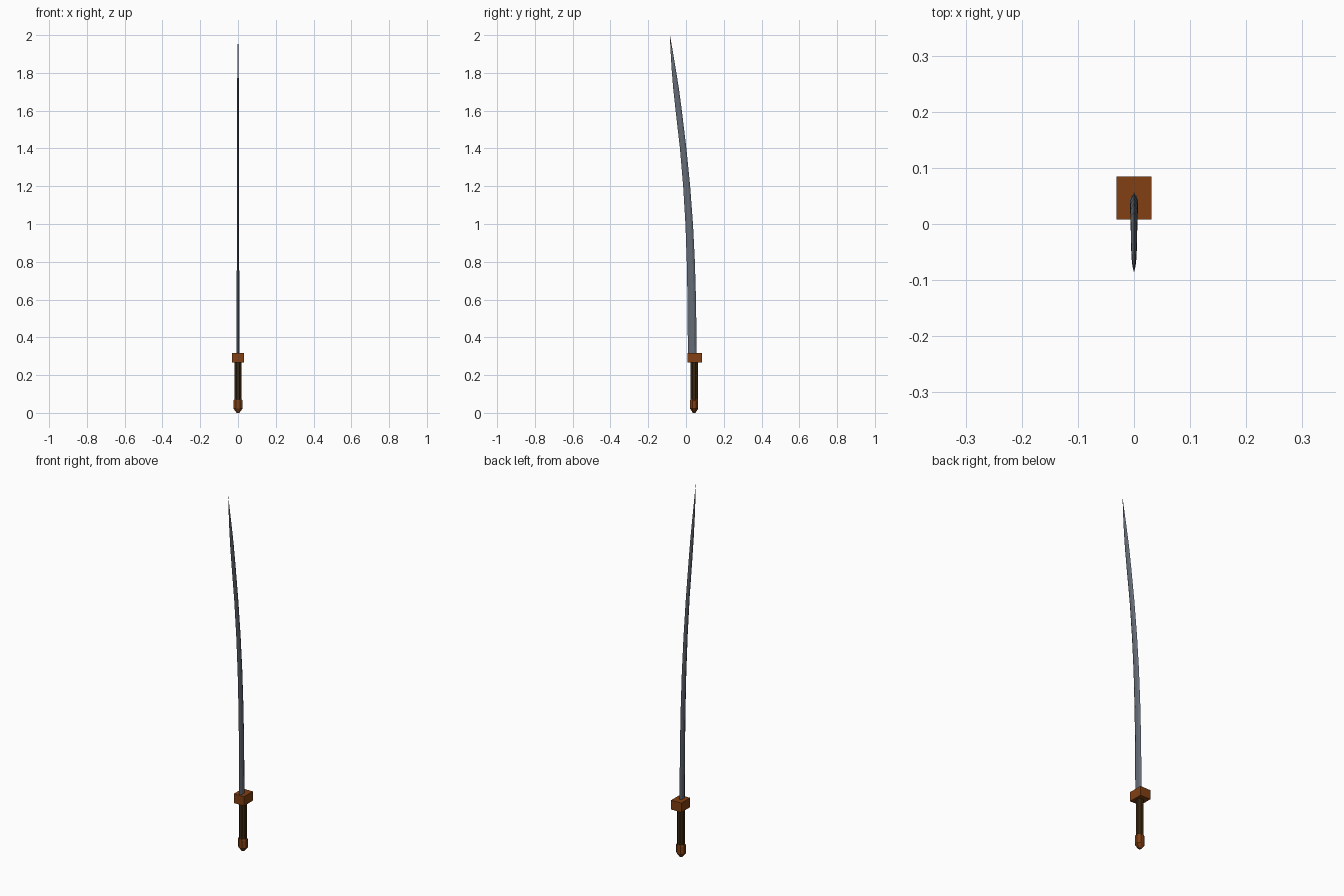
import bpy, bmesh, math

if "Cube" in bpy.data.objects:
    bpy.data.objects.remove(bpy.data.objects["Cube"])

def material(name, rgb):
    m = bpy.data.materials.new(name)
    m.diffuse_color = (*rgb, 1)
    m.use_nodes = True
    m.node_tree.nodes["Principled BSDF"].inputs["Base Color"].default_value = m.diffuse_color
    return m

steel = material("blue grey steel", (0.13, 0.15, 0.18))
brown = material("rust brown", (0.22, 0.05, 0.006))
dark = material("dark brown grip", (0.04, 0.019, 0.005))
YC = 0.043  # centre line of the hilt

def loft(name, rings, mat):
    """Skin a list of equal-length point rings and cap both ends."""
    bm = bmesh.new()
    vs = [[bm.verts.new(p) for p in r] for r in rings]
    n = len(rings[0])
    for a, b in zip(vs, vs[1:]):
        for i in range(n):
            j = (i + 1) % n
            bm.faces.new((a[i], a[j], b[j], b[i]))
    bm.faces.new(vs[0][::-1])
    bm.faces.new(vs[-1])
    bmesh.ops.remove_doubles(bm, verts=bm.verts, dist=1e-5)
    bmesh.ops.recalc_face_normals(bm, faces=bm.faces)
    me = bpy.data.meshes.new(name)
    bm.to_mesh(me)
    bm.free()
    me.materials.append(mat)
    ob = bpy.data.objects.new(name, me)
    bpy.context.collection.objects.link(ob)
    return ob

def octagon(z, rx, ry):
    k = 1 / math.cos(math.pi / 8)
    return [(rx * k * math.cos(a), YC + ry * k * math.sin(a), z)
            for a in (math.pi / 8 + i * math.pi / 4 for i in range(8))]

def blade_ring(z, edge, back, t):
    w = back - edge
    return [(0, edge, z), (t, edge + 0.3 * w, z), (t, back - 0.27 * w, z),
            (0, back, z), (-t, back - 0.27 * w, z), (-t, edge + 0.3 * w, z)]

# curved blade: height, cutting edge, back edge, half thickness
stations = [(0.30, 0.010, 0.057, 0.007), (0.60, 0.008, 0.053, 0.007),
            (0.80, 0.004, 0.047, 0.0065), (1.00, -0.003, 0.037, 0.006),
            (1.20, -0.015, 0.022, 0.006), (1.40, -0.032, 0.002, 0.0055),
            (1.60, -0.055, -0.022, 0.005), (1.72, -0.068, -0.038, 0.0045),
            (1.82, -0.076, -0.054, 0.0035), (1.92, -0.082, -0.071, 0.002),
            (2.00, -0.0855, -0.0845, 0.0003)]
loft("blade", [blade_ring(*s) for s in stations], steel)

# square guard
loft("guard", [[(sx * 0.031, 0.0465 + sy * 0.0385, z)
                for sx, sy in ((-1, -1), (1, -1), (1, 1), (-1, 1))]
               for z in (0.267, 0.318)], brown)

# grip
loft("grip", [octagon(0.06, 0.018, 0.020), octagon(0.27, 0.018, 0.020)], dark)

# pommel with tapered end
loft("pommel", [octagon(0.0, 0.007, 0.007), octagon(0.022, 0.024, 0.021),
                octagon(0.066, 0.024, 0.021), octagon(0.070, 0.021, 0.019)], brown)
